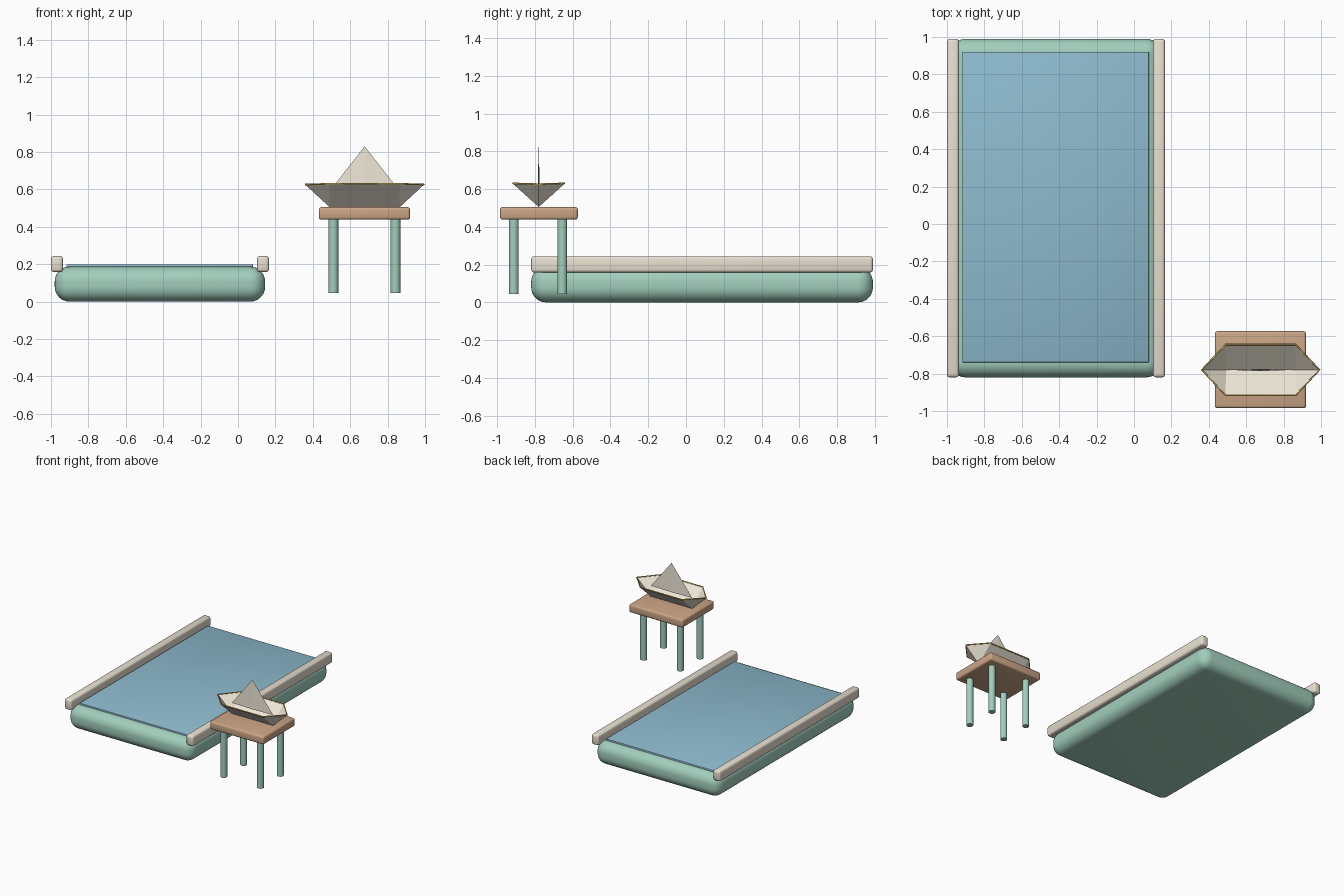
import bpy, math

if "Cube" in bpy.data.objects:
    bpy.data.objects.remove(bpy.data.objects["Cube"])


def material(name, rgb):
    m = bpy.data.materials.new(name)
    m.diffuse_color = (*rgb, 1)
    m.use_nodes = True
    m.node_tree.nodes["Principled BSDF"].inputs["Base Color"].default_value = m.diffuse_color
    return m


GREEN = material("sea_green", (0.36, 0.62, 0.51))
CREAM = material("cream", (0.80, 0.74, 0.63))
WATER = material("water_blue", (0.27, 0.50, 0.62))
WOOD = material("wood", (0.60, 0.38, 0.24))
PAPER = material("paper", (0.86, 0.80, 0.68))
GOLD = material("gold", (0.62, 0.45, 0.12))


def smooth(ob):
    bpy.ops.object.select_all(action='DESELECT')
    ob.select_set(True)
    bpy.context.view_layer.objects.active = ob
    bpy.ops.object.shade_smooth_by_angle(angle=math.radians(35))


def box(name, lo, hi, mat, bevel, segments=3):
    bpy.ops.mesh.primitive_cube_add(size=1, location=[(a + b) / 2 for a, b in zip(lo, hi)])
    ob = bpy.context.object
    ob.name = name
    ob.scale = [b - a for a, b in zip(lo, hi)]
    bpy.ops.object.transform_apply(location=False, rotation=False, scale=True)
    ob.data.materials.append(mat)
    mod = ob.modifiers.new("rounding", 'BEVEL')
    mod.width, mod.segments = bevel, segments
    bpy.ops.object.modifier_apply(modifier=mod.name)
    smooth(ob)
    return ob


def mesh(name, verts, faces, mat):
    me = bpy.data.meshes.new(name)
    me.from_pydata(verts, [], faces)
    ob = bpy.data.objects.new(name, me)
    bpy.context.collection.objects.link(ob)
    me.materials.append(mat)
    return ob


# Pool: rounded basin, water sheet and two side rails
box("basin", (-0.98, -0.82, 0.0), (0.145, 0.99, 0.187), GREEN, 0.08, 8)
box("water", (-0.917, -0.74, 0.175), (0.08, 0.92, 0.199), WATER, 0.004, 2)
for side, x in (("left", -1.0), ("right", 0.102)):
    box(side + "_rail", (x, -0.82, 0.158), (x + 0.064, 0.99, 0.244), CREAM, 0.016)

# Table: top and four round legs
box("table_top", (0.432, -0.985, 0.438), (0.92, -0.573, 0.505), WOOD, 0.014)
for x in (0.51, 0.842):
    for y in (-0.912, -0.655):
        bpy.ops.mesh.primitive_cylinder_add(vertices=24, radius=0.026, depth=0.4,
                                            location=(x, y, 0.245))
        leg = bpy.context.object
        leg.name = "table_leg"
        leg.data.materials.append(GREEN)
        smooth(leg)

# Folded paper boat: open hull on a straight keel
cx, cy = 0.677, -0.78
rim = [(cx + x, cy + y, z) for x, y, z in (
    (-0.315, 0, 0.626), (-0.187, -0.136, 0.63), (0.187, -0.136, 0.63),
    (0.315, 0, 0.626), (0.187, 0.136, 0.63), (-0.187, 0.136, 0.63))]
keel = [(cx - 0.187, cy, 0.507), (cx + 0.187, cy, 0.507)]
hull = mesh("boat_hull", rim + keel,
            [(0, 6, 1), (1, 6, 7, 2), (2, 7, 3), (3, 7, 4), (4, 7, 6, 5), (5, 6, 0)], PAPER)
solid = hull.modifiers.new("paper", 'SOLIDIFY')
solid.thickness, solid.offset = 0.004, 0

# Centre sail: slim folded peak
w, t, z = 0.187, 0.006, 0.592
mesh("boat_sail", [(cx - w, cy, z), (cx, cy - t, z), (cx + w, cy, z), (cx, cy + t, z),
                   (cx, cy, 0.83)],
     [(0, 1, 4), (1, 2, 4), (2, 3, 4), (3, 0, 4), (3, 2, 1, 0)], PAPER)

# Gold edging along the hull rim
curve = bpy.data.curves.new("boat_edging", 'CURVE')
curve.dimensions = '3D'
curve.bevel_depth, curve.bevel_resolution = 0.005, 1
line = curve.splines.new('POLY')
line.points.add(len(rim) - 1)
for p, co in zip(line.points, rim):
    p.co = (*co, 1)
line.use_cyclic_u = True
curve.materials.append(GOLD)
bpy.context.collection.objects.link(bpy.data.objects.new("boat_edging", curve))
